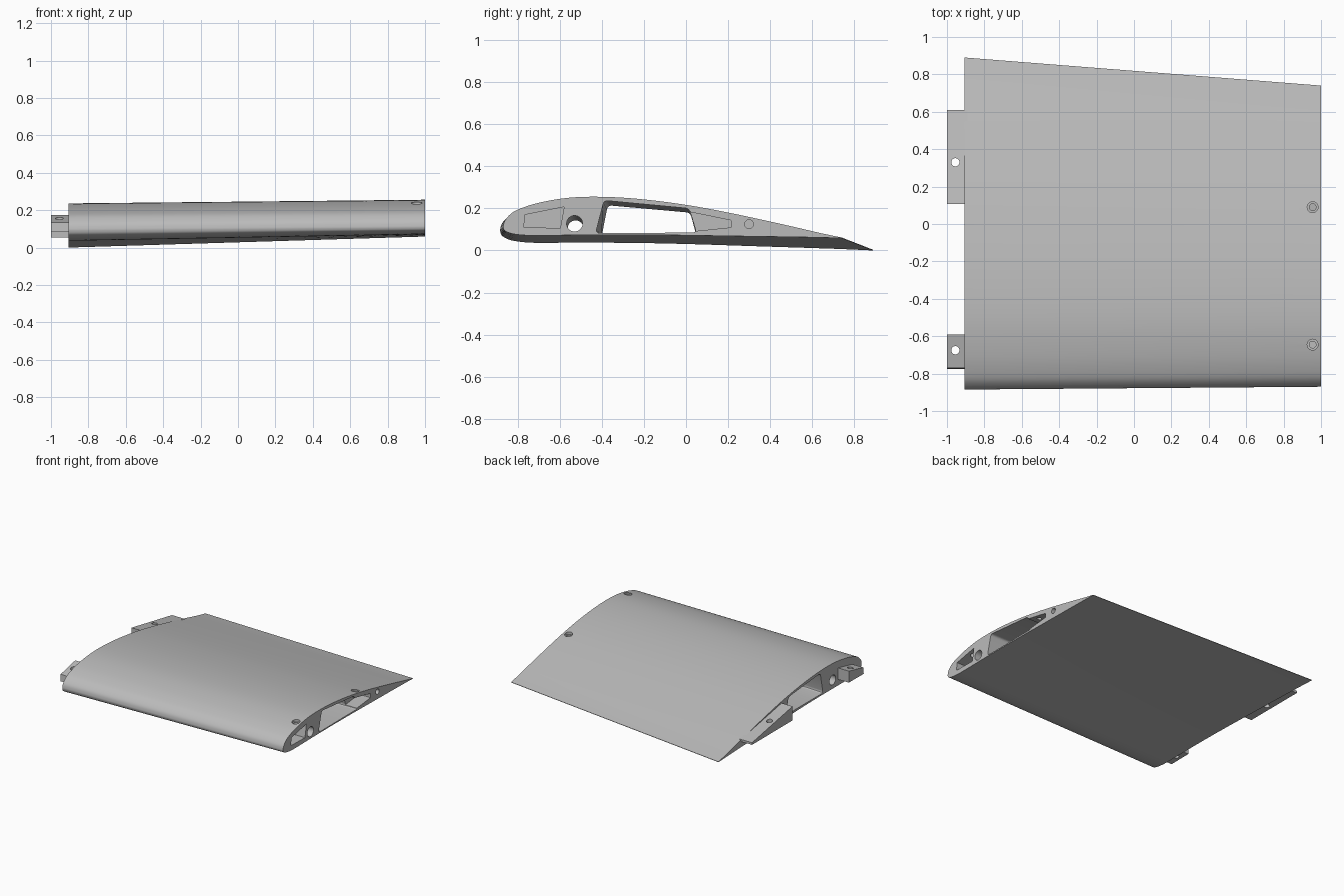
import bpy, bmesh, math
from mathutils import Vector

if "Cube" in bpy.data.objects:
    bpy.data.objects.remove(bpy.data.objects["Cube"])

ROOT, TIP = -0.905, 1.0

grey = bpy.data.materials.new("light grey")
grey.use_nodes = True
grey.diffuse_color = (0.5, 0.5, 0.5, 1)
grey.node_tree.nodes["Principled BSDF"].inputs["Base Color"].default_value = (0.5, 0.5, 0.5, 1)


def loft(name, rings):
    """Closed solid through rings of equal point count, capped at both ends."""
    bm = bmesh.new()
    loops = [[bm.verts.new(p) for p in ring] for ring in rings]
    n = len(loops[0])
    for a, b in zip(loops, loops[1:]):
        for i in range(n):
            j = (i + 1) % n
            bm.faces.new((a[i], a[j], b[j], b[i]))
    bm.faces.new(loops[0][::-1])
    bm.faces.new(loops[-1])
    bmesh.ops.recalc_face_normals(bm, faces=bm.faces)
    mesh = bpy.data.meshes.new(name)
    bm.to_mesh(mesh)
    bm.free()
    mesh.materials.append(grey)
    obj = bpy.data.objects.new(name, mesh)
    bpy.context.collection.objects.link(obj)
    return obj


def spline(points, steps=3):
    """Smooth curve through the points."""
    p = [Vector(q) for q in points]
    p = [p[0]] + p + [p[-1]]
    out = []
    for a, b, c, d in zip(p, p[1:], p[2:], p[3:]):
        for k in range(steps):
            t = k / steps
            out.append(0.5 * (2 * b + (c - a) * t + (2 * a - 5 * b + 4 * c - d) * t * t
                              + (3 * b - a - 3 * c + d) * t ** 3))
    return out + [p[-1]]


def rounded(corners, r):
    """Profile with its corners rounded off."""
    pts = [Vector(c) for c in corners]
    out = []
    for i, c in enumerate(pts):
        a = c + (pts[i - 1] - c).normalized() * r
        b = c + (pts[(i + 1) % len(pts)] - c).normalized() * r
        for k in range(5):
            t = k / 4
            out.append(a * (1 - t) ** 2 + c * 2 * t * (1 - t) + b * t * t)
    return out


def circle(y, z, r, n=32):
    return [Vector((y + r * math.cos(2 * math.pi * i / n),
                    z + r * math.sin(2 * math.pi * i / n))) for i in range(n)]


def prism(name, prof, x0, x1):
    return loft(name, [[(x, y, z) for y, z in prof] for x in (x0, x1)])


def tunnel(name, root, tip):
    """Tapered spanwise bar that overshoots both ends."""
    rings = []
    for t in (-0.02, 1.02):
        x = ROOT + (TIP - ROOT) * t
        rings.append([(x, *(a.lerp(b, t))) for a, b in zip(root, tip)])
    return loft(name, rings)


def pin(name, x, y, z0, z1, r):
    return loft(name, [[(p.x, p.y, z) for p in circle(x, y, r)] for z in (z0, z1)])


def finish(obj, cutters):
    bpy.context.view_layer.objects.active = obj
    for c in cutters:
        c.hide_render = True
        m = obj.modifiers.new("cut", 'BOOLEAN')
        m.operation, m.solver, m.object = 'DIFFERENCE', 'EXACT', c
        bpy.ops.object.modifier_apply(modifier=m.name)
        bpy.data.objects.remove(c)
    bpy.ops.object.select_all(action='DESELECT')
    obj.select_set(True)
    bpy.ops.object.shade_smooth_by_angle(angle=math.radians(30))


# Airfoil: chord fraction and offset from the chord line
upper = spline([(0, 0), (.003, .025), (.012, .048), (.03, .075), (.06, .098), (.1, .12),
                (.16, .142), (.22, .155), (.29, .16), (.37, .158), (.46, .148), (.56, .13),
                (.66, .105), (.76, .076), (.86, .045), (.94, .019), (1, .002)])
lower = spline([(0, 0), (.003, -.013), (.012, -.022), (.03, -.03), (.06, -.034), (.1, -.034),
                (.2, -.027), (.35, -.018), (.5, -.012), (.7, -.007), (.9, -.002), (1, -.001)])


def section(t):
    """Airfoil section, from root (t = 0) to tip (t = 1)."""
    nose = Vector((-0.885, 0.095)).lerp(Vector((-0.87, 0.11)), t)
    tail = Vector((0.89, 0.0015)).lerp(Vector((0.74, 0.06)), t)
    x = ROOT + (TIP - ROOT) * t
    ring = []
    for pts, s in ((upper, 1.04 - 0.04 * t), (lower[:0:-1], 1.45 - 0.45 * t)):
        for f, h in pts:
            c = nose.lerp(tail, f)
            ring.append((x, c.x, c.y + h * s))
    return ring


wing = loft("wing_panel", [section(i / 8) for i in range(9)])

# Spar box, tube hole, joint sockets and screw holes
box_root = rounded([(-.405, .05), (-.372, .215), (.02, .18), (.055, .05)], .02)
box_tip = rounded([(-.43, .083), (-.39, .238), (.015, .2), (.05, .085)], .02)
front_socket = [(-.772, .11), (-.765, .17), (-.58, .207), (-.598, .107)]
rear_socket = [(0, .187), (.215, .143), (.215, .11), (0, .088)]
cutters = [
    tunnel("box_cutter", box_root, box_tip),
    tunnel("tube_cutter", circle(-.525, .105, .038), circle(-.53, .128, .038)),
    prism("front_socket_cutter", front_socket, .9, 1.05),
    prism("rear_socket_cutter", rear_socket, .9, 1.05),
    prism("peg_cutter", circle(.3, .125, .021), .9, 1.05),
]
for y, seat, bottom in ((.09, .186, .13), (-.645, .224, .15)):
    cutters.append(pin("screw_cutter", .955, y, bottom, .4, .018))
    cutters.append(pin("screw_head_cutter", .955, y, seat, .4, .029))
finish(wing, cutters)

# Joint tabs at the root, each with a screw hole
tabs = (("front_tab", [(-.775, .083), (-.77, .135), (-.59, .175), (-.59, .085)], -.675),
        ("rear_tab", [(.107, .055), (.107, .165), (.61, .072), (.61, .055)], .33))
for name, prof, y in tabs:
    finish(prism(name, prof, -1, -.89), [pin("tab_hole_cutter", -.955, y, -.1, .4, .022)])
